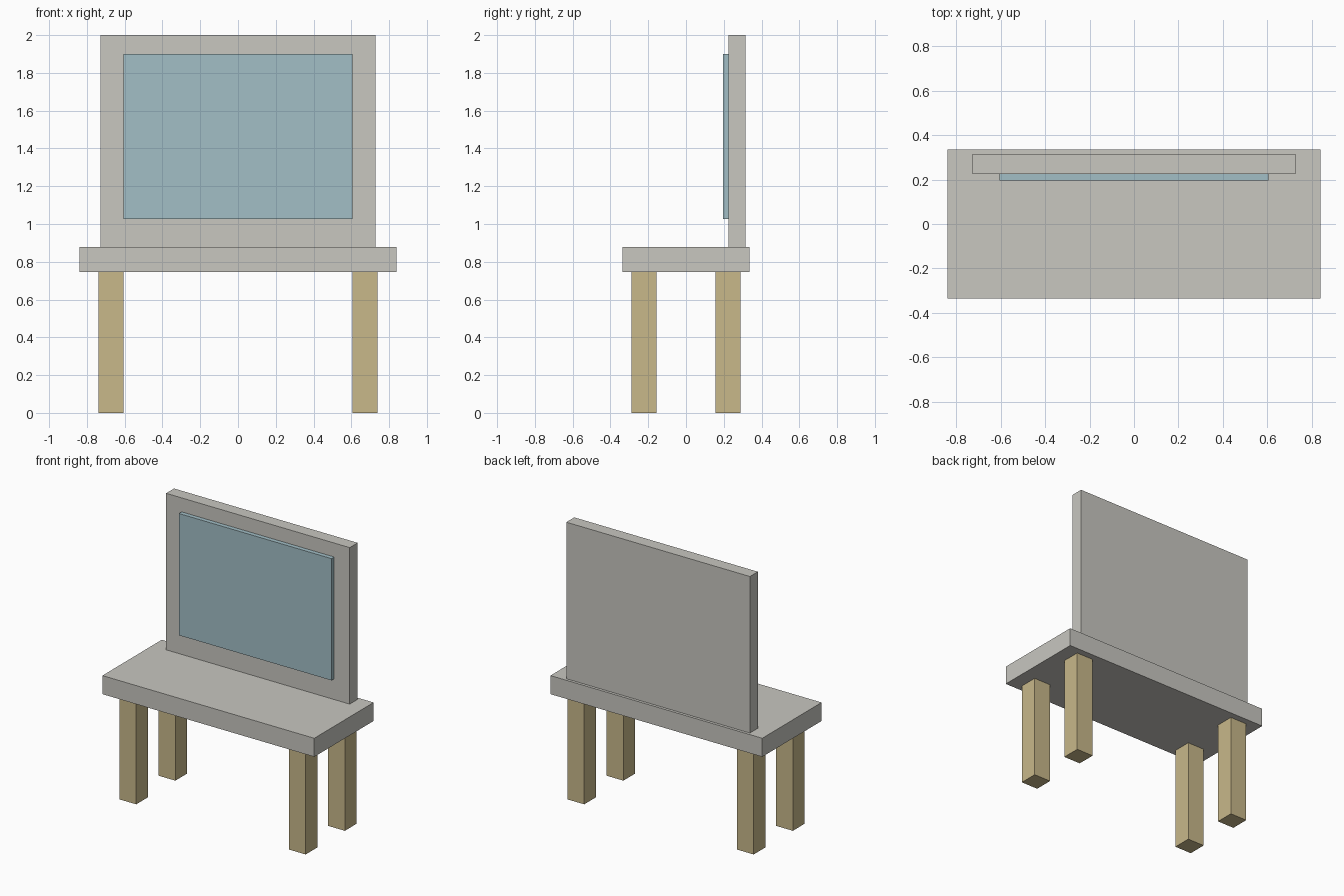
import bpy
from mathutils import Vector

default = bpy.data.objects.get("Cube")
if default:
    bpy.data.objects.remove(default, do_unlink=True)


def make_material(name, color):
    mat = bpy.data.materials.new(name)
    mat.use_nodes = True
    mat.diffuse_color = (*color, 1)
    mat.node_tree.nodes["Principled BSDF"].inputs["Base Color"].default_value = (*color, 1)
    return mat


def box(name, low, high, mat):
    """Add a box spanning two opposite corners."""
    low, high = Vector(low), Vector(high)
    bpy.ops.mesh.primitive_cube_add(size=1, location=(low + high) / 2)
    obj = bpy.context.object
    obj.name = name
    obj.scale = high - low
    bpy.ops.object.transform_apply(location=False, rotation=False, scale=True)
    obj.data.materials.append(mat)
    return obj


grey = make_material("warm grey", (0.58, 0.57, 0.53))
wood = make_material("pale wood", (0.58, 0.48, 0.255))
blue = make_material("dusty blue", (0.365, 0.52, 0.565))

# Seat slab and upright back
SEAT_BOTTOM, SEAT_TOP = 0.745, 0.878
BACK_FRONT = 0.226
box("seat", (-0.84, -0.336, SEAT_BOTTOM), (0.84, 0.336, SEAT_TOP), grey)
box("backrest", (-0.728, BACK_FRONT, SEAT_TOP), (0.728, 0.316, 2), grey)

# Raised pad on the front of the back
box("back_pad", (-0.605, 0.195, 1.027), (0.605, BACK_FRONT, 1.9), blue)

# Four square legs
HALF = 0.067
for side, x in (("right", -0.672), ("left", 0.672)):
    for end, y in (("front", -0.222), ("back", 0.222)):
        box(f"{end}_{side}_leg", (x - HALF, y - HALF, 0),
            (x + HALF, y + HALF, SEAT_BOTTOM), wood)
